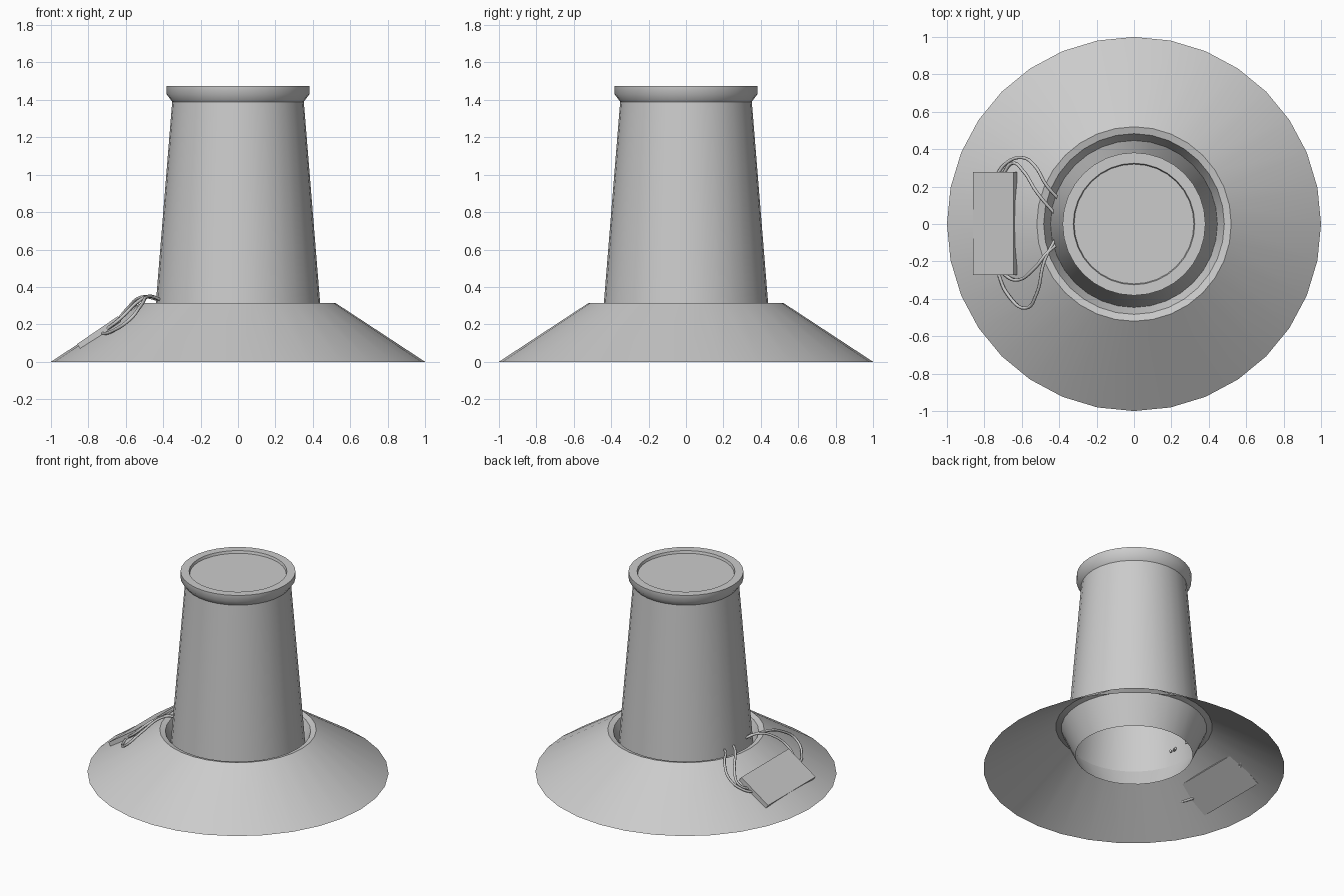
import bpy
import bmesh
import math
from mathutils import Matrix

if "Cube" in bpy.data.objects:
    bpy.data.objects.remove(bpy.data.objects["Cube"], do_unlink=True)

SIDES = 32

# Single material
grey = bpy.data.materials.new("plain grey")
grey.use_nodes = True
COLOUR = (0.6, 0.6, 0.6, 1)
grey.diffuse_color = COLOUR
grey.node_tree.nodes["Principled BSDF"].inputs["Base Color"].default_value = COLOUR


def add_object(name, data):
    obj = bpy.data.objects.new(name, data)
    bpy.context.collection.objects.link(obj)
    data.materials.append(grey)
    return obj


def smooth(obj, degrees):
    bpy.ops.object.select_all(action="DESELECT")
    obj.select_set(True)
    bpy.context.view_layer.objects.active = obj
    bpy.ops.object.shade_smooth_by_angle(angle=math.radians(degrees))


def lathe(name, profile, cap=False):
    """Turn a (radius, height) profile around z."""
    bm = bmesh.new()
    rings = []
    for r, z in profile:
        angles = [math.tau * i / SIDES for i in range(SIDES)]
        rings.append([bm.verts.new((r * math.cos(a), r * math.sin(a), z)) for a in angles])
    for low, high in zip(rings, rings[1:]):
        for i in range(SIDES):
            j = (i + 1) % SIDES
            bm.faces.new((low[i], low[j], high[j], high[i]))
    if cap:
        bm.faces.new(rings[-1])
    mesh = bpy.data.meshes.new(name)
    bm.to_mesh(mesh)
    bm.free()
    obj = add_object(name, mesh)
    smooth(obj, 40)
    return obj


# Sloping brim with the inner collar dropping around the crown
lathe("brim", [(1, 0), (0.52, 0.315), (0.483, 0.305), (0.39, 0.10)])

# Tapered crown with flared rim and recessed top
lathe("crown", [(0.446, 0.23), (0.352, 1.39), (0.382, 1.43), (0.382, 1.475),
                (0.325, 1.475), (0.32, 1.457)], cap=True)

# Flat tag lying on the brim slope
top_low, top_high = (-0.86, 0.095), (-0.643, 0.243)
dx, dz = top_high[0] - top_low[0], top_high[1] - top_low[1]
length = math.hypot(dx, dz)
thick = 0.033
bm = bmesh.new()
bmesh.ops.create_cube(bm, size=1)
place = (Matrix.Translation((top_low[0], 0.003, top_low[1]))
         @ Matrix.Rotation(-math.atan2(dz, dx), 4, "Y")
         @ Matrix.Translation((length / 2, 0, -thick / 2))
         @ Matrix.Diagonal((length, 0.55, thick, 1)))
bm.transform(place)
tag_mesh = bpy.data.meshes.new("tag")
bm.to_mesh(tag_mesh)
bm.free()
add_object("tag", tag_mesh)


def cord(name, points):
    """Thin round cord along a smooth path."""
    curve = bpy.data.curves.new(name, "CURVE")
    curve.dimensions = "3D"
    curve.bevel_depth = 0.009
    curve.bevel_resolution = 1
    curve.resolution_u = 6
    curve.use_fill_caps = True
    spline = curve.splines.new("BEZIER")
    spline.bezier_points.add(len(points) - 1)
    for knot, point in zip(spline.bezier_points, points):
        knot.co = point
        knot.handle_left_type = knot.handle_right_type = "AUTO"
    add_object(name, curve)


# Cords tying the tag to the crown
cord("left_outer_cord", [(-0.74, 0.25, 0.15), (-0.69, 0.32, 0.18), (-0.60, 0.355, 0.25),
                         (-0.53, 0.31, 0.325), (-0.47, 0.21, 0.35), (-0.40, 0.13, 0.325)])
cord("left_inner_cord", [(-0.71, 0.25, 0.16), (-0.65, 0.325, 0.215), (-0.59, 0.28, 0.285),
                         (-0.52, 0.17, 0.345), (-0.41, 0.04, 0.33)])
cord("right_outer_cord", [(-0.73, -0.25, 0.15), (-0.68, -0.37, 0.16), (-0.58, -0.45, 0.225),
                          (-0.52, -0.37, 0.30), (-0.48, -0.2, 0.35), (-0.41, -0.06, 0.33)])
cord("right_inner_cord", [(-0.72, -0.25, 0.16), (-0.63, -0.30, 0.23),
                          (-0.53, -0.235, 0.325), (-0.47, -0.16, 0.35), (-0.40, -0.10, 0.325)])
